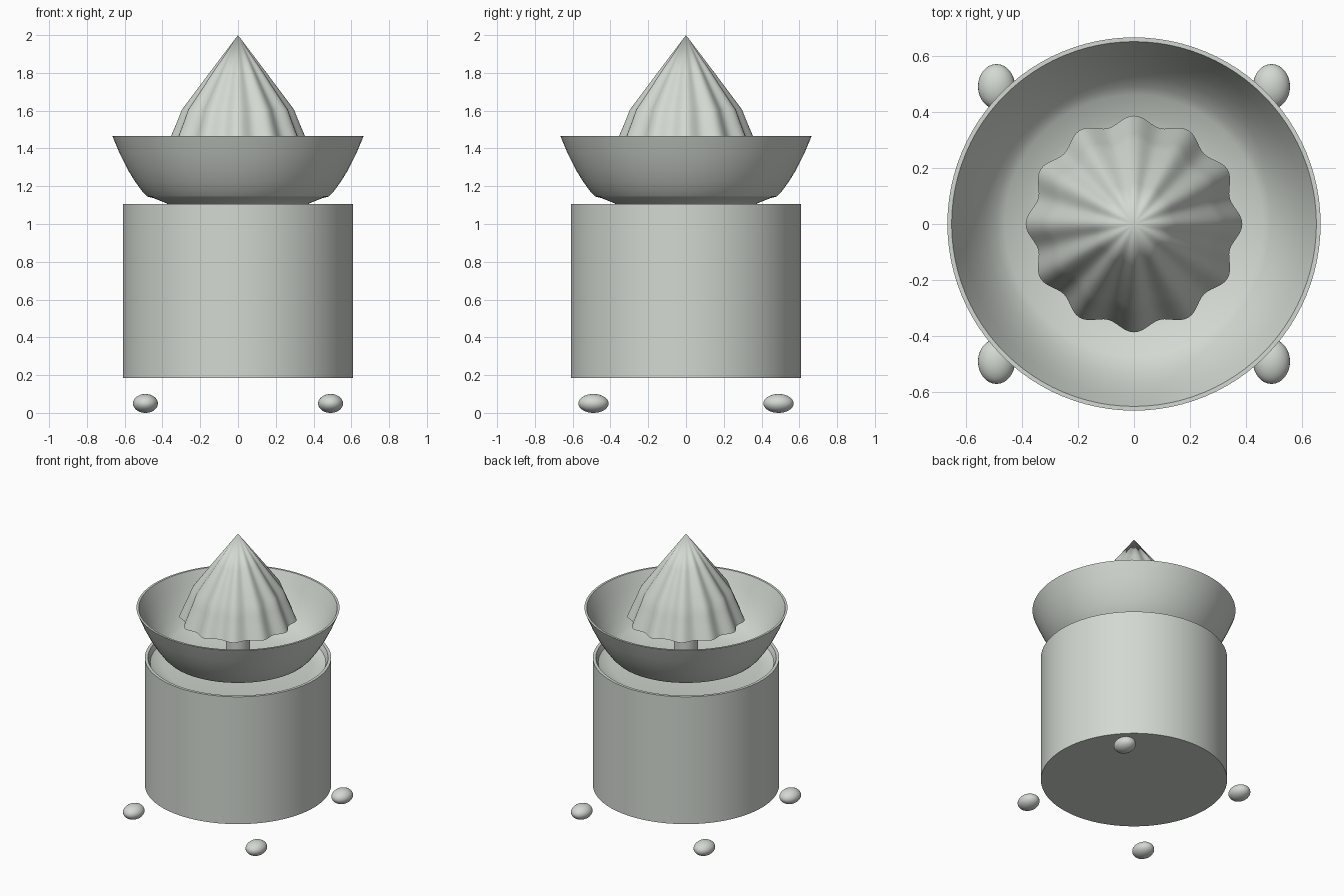
import bpy, bmesh, math

cube = bpy.data.objects.get("Cube")
if cube:
    bpy.data.objects.remove(cube, do_unlink=True)

# Single pale grey plastic
plastic = bpy.data.materials.new("pale_grey_plastic")
plastic.use_nodes = True
colour = (0.65, 0.69, 0.64, 1)
plastic.diffuse_color = colour
plastic.node_tree.nodes["Principled BSDF"].inputs["Base Color"].default_value = colour


def lathe(name, profile, steps=96, lobes=0, depth=0.0, sharp=30):
    """Revolve (radius, z) points, optionally with wavy flutes."""
    bm = bmesh.new()
    rings = []
    for r, z in profile:
        if r == 0:
            rings.append([bm.verts.new((0, 0, z))] * steps)
            continue
        ring = []
        for i in range(steps):
            a = math.tau * i / steps
            rr = r * (1 + depth * (math.cos(lobes * a) - 1))
            ring.append(bm.verts.new((rr * math.cos(a), rr * math.sin(a), z)))
        rings.append(ring)
    for low, high in zip(rings, rings[1:]):
        for i in range(steps):
            j = (i + 1) % steps
            corners = dict.fromkeys((low[i], low[j], high[j], high[i]))
            bm.faces.new(list(corners))
    bmesh.ops.recalc_face_normals(bm, faces=bm.faces)
    mesh = bpy.data.meshes.new(name)
    bm.to_mesh(mesh)
    bm.free()
    obj = bpy.data.objects.new(name, mesh)
    bpy.context.collection.objects.link(obj)
    finish(obj, sharp)
    return obj


def finish(obj, sharp):
    obj.data.materials.append(plastic)
    bpy.ops.object.select_all(action='DESELECT')
    obj.select_set(True)
    bpy.context.view_layer.objects.active = obj
    bpy.ops.object.shade_smooth_by_angle(angle=math.radians(sharp))


# Motor housing with a shallow dished top inside its rim
lathe("base_housing", [(0, 0.185), (0.61, 0.185), (0.61, 1.105), (0.59, 1.105),
                       (0.575, 1.07), (0.54, 1.05), (0.48, 1.04), (0, 1.04)])

# Juice bowl: outer skin up to the rim, then back down the inside
lathe("juice_bowl", [(0, 1.085), (0.34, 1.085), (0.38, 1.11), (0.45, 1.138),
                     (0.48, 1.145), (0.505, 1.17), (0.545, 1.225), (0.585, 1.29),
                     (0.625, 1.37), (0.665, 1.465), (0.65, 1.465), (0.61, 1.37),
                     (0.57, 1.29), (0.53, 1.23), (0.49, 1.185), (0.46, 1.165),
                     (0.38, 1.135), (0.33, 1.12), (0, 1.12)])

# Fluted reamer cone, and the spindle that carries it
lathe("reamer_cone", [(0, 1.39), (0.386, 1.39), (0.355, 1.465), (0.325, 1.535),
                      (0.297, 1.605), (0.15, 1.802), (0, 2.0)],
      steps=144, lobes=12, depth=0.042, sharp=50)
lathe("reamer_spindle", [(0, 1.1), (0.08, 1.1), (0.08, 1.4), (0, 1.4)], steps=32)

# Four pebble-shaped feet
for side, x in (("left", 0.49), ("right", -0.49)):
    for end, y in (("front", -0.49), ("back", 0.49)):
        bpy.ops.mesh.primitive_uv_sphere_add(segments=32, ring_count=16, radius=1,
                                             location=(x, y, 0.05))
        foot = bpy.context.object
        foot.name = f"{end}_{side}_foot"
        foot.scale = (0.066, 0.08, 0.05)
        finish(foot, 30)
